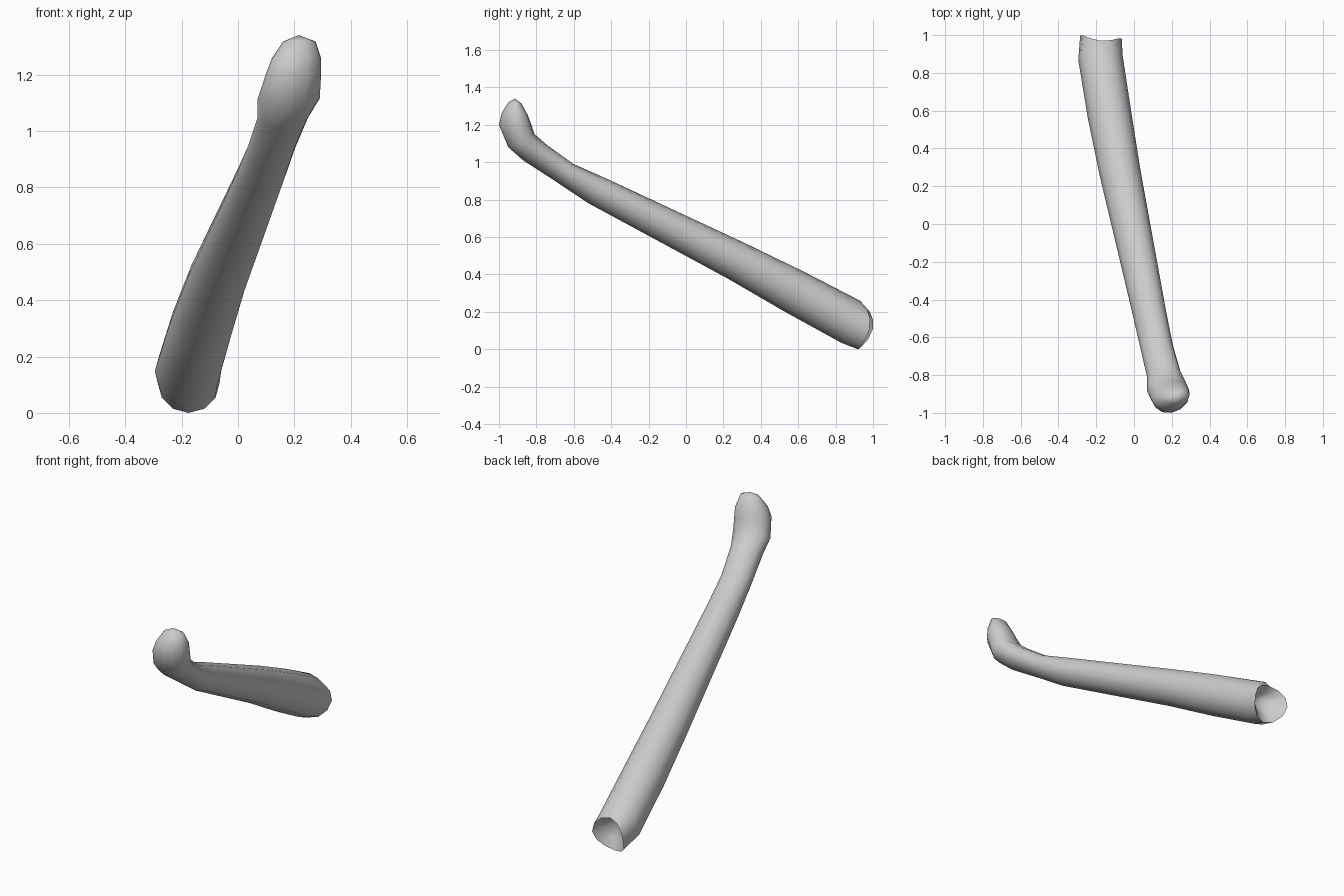
import bpy, bmesh
from math import sin, cos, tau

if "Cube" in bpy.data.objects:
    bpy.data.objects.remove(bpy.data.objects["Cube"])

N = 12
# Sections along the shaft: x left, x right, (y, z) underside, (y, z) upper side, skew, end-lobe push
SECTIONS = [
    (-0.285, -0.065, 0.92, 0.00, 0.97, 0.215, -0.08, 0.045),
    (-0.295, -0.06, 0.83, 0.035, 0.93, 0.26, 0.10, 0.0),
    (-0.245, -0.015, 0.53, 0.20, 0.63, 0.415, 0.15, 0.0),
    (-0.18, 0.035, 0.22, 0.38, 0.31, 0.57, 0.15, 0.0),
    (-0.005, 0.17, -0.52, 0.78, -0.43, 0.915, 0.15, 0.0),
    (0.035, 0.205, -0.70, 0.90, -0.60, 0.99, 0.15, 0.0),
    (0.07, 0.25, -0.87, 1.01, -0.74, 1.09, 0.10, 0.0),
    (0.07, 0.29, -0.95, 1.08, -0.81, 1.15, 0.05, 0.0),
    (0.10, 0.295, -1.00, 1.20, -0.83, 1.21, 0.15, 0.0),
    (0.12, 0.295, -0.985, 1.265, -0.845, 1.25, 0.15, 0.0),
    (0.16, 0.275, -0.95, 1.32, -0.88, 1.315, 0.10, 0.0),
]
TIP = (0.215, -0.915, 1.34)
# Hollow inside the lower end
SOCKET_RING = (-0.245, -0.10, 0.90, 0.06, 0.91, 0.19, 0.0, 0.03)
SOCKET_FLOOR = (-0.165, 0.85, 0.16)


def ring(bm, s):
    xl, xr, yb, zb, yt, zt, skew, lobe = s
    hx = (xr - xl) / 2
    verts = []
    for i in range(N):
        c, v = cos(tau * i / N), sin(tau * i / N)
        verts.append(bm.verts.new((
            (xl + xr) / 2 + hx * c,
            (yb + yt) / 2 + (yt - yb) / 2 * v + skew * hx * c + lobe * c * c,
            (zb + zt) / 2 + (zt - zb) / 2 * v)))
    return verts


def bridge(bm, a, b):
    for i in range(N):
        j = (i + 1) % N
        bm.faces.new((a[i], a[j], b[j], b[i]))


def fan(bm, r, point):
    p = bm.verts.new(point)
    for i in range(N):
        bm.faces.new((r[i], r[(i + 1) % N], p))


# Shaft with bent knob and hollow end as one loft
bm = bmesh.new()
rings = [ring(bm, s) for s in [SOCKET_RING] + SECTIONS]
for a, b in zip(rings, rings[1:]):
    bridge(bm, a, b)
fan(bm, rings[-1], TIP)
fan(bm, rings[0], SOCKET_FLOOR)
bmesh.ops.recalc_face_normals(bm, faces=bm.faces)
mesh = bpy.data.meshes.new("shaft_with_knob")
bm.to_mesh(mesh)
bm.free()
shaft = bpy.data.objects.new("shaft_with_knob", mesh)
bpy.context.collection.objects.link(shaft)
bpy.context.view_layer.objects.active = shaft
shaft.select_set(True)
bpy.ops.object.shade_smooth_by_angle(angle=1.05)
